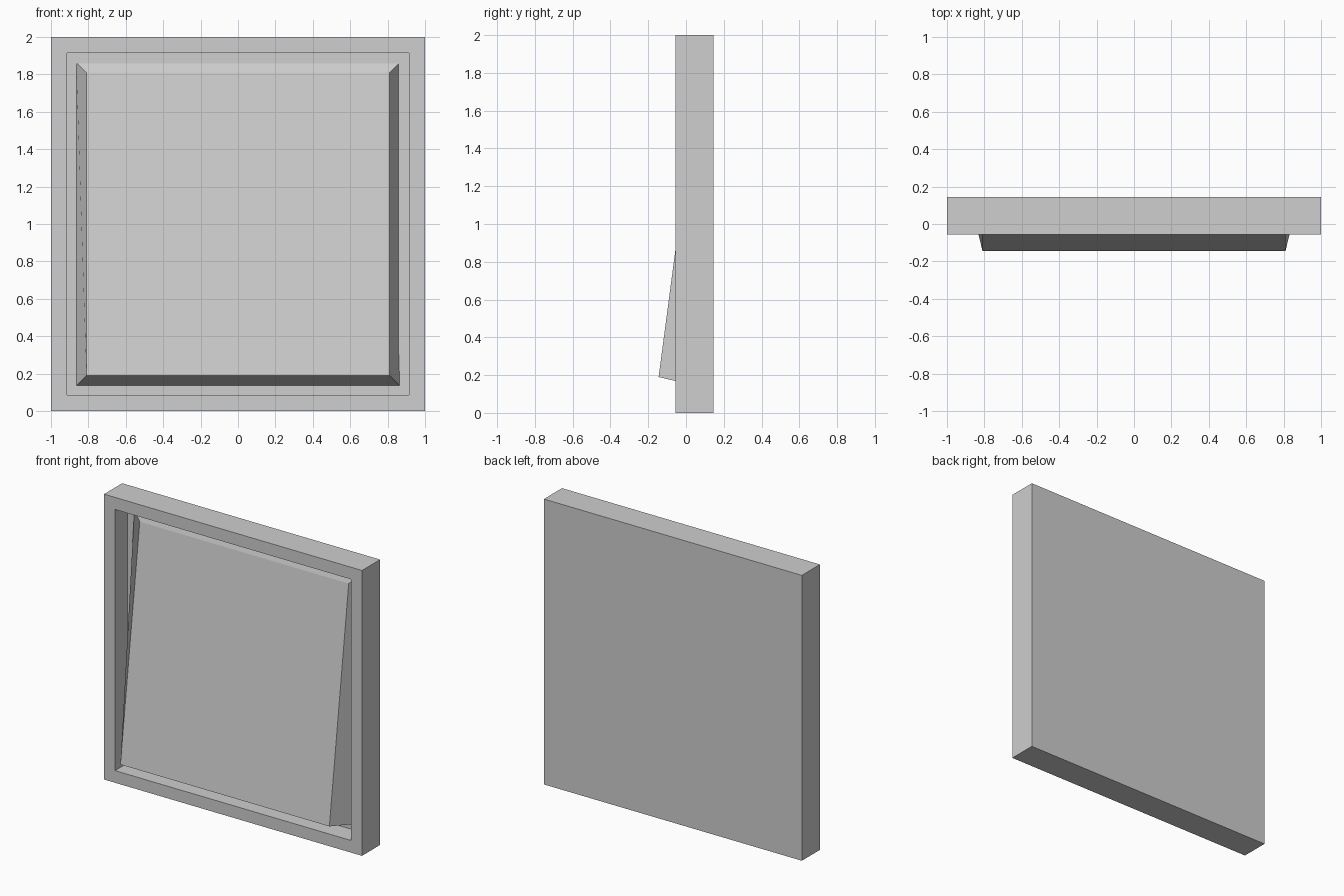
import bpy
import bmesh

cube = bpy.data.objects.get("Cube")
if cube:
    bpy.data.objects.remove(cube, do_unlink=True)

grey = bpy.data.materials.new("light_grey")
grey.use_nodes = True
grey.diffuse_color = (0.62, 0.62, 0.62, 1)
grey.node_tree.nodes["Principled BSDF"].inputs["Base Color"].default_value = (0.62, 0.62, 0.62, 1)

FRONT, BACK, FLOOR = -0.055, 0.145, 0.085


def ring(bm, half, y_low, y_high=None):
    """Square loop centred on z = 1, low edge first, optionally tilted."""
    y_high = y_low if y_high is None else y_high
    corners = ((-1, -1, y_low), (1, -1, y_low), (1, 1, y_high), (-1, 1, y_high))
    return [bm.verts.new((sx * half, y, 1 + sz * half)) for sx, sz, y in corners]


def loft(name, loops):
    """Bridge successive square loops and cap both ends."""
    bm = bmesh.new()
    rings = [ring(bm, *loop) for loop in loops]
    for a, b in zip(rings, rings[1:]):
        for i in range(4):
            j = (i + 1) % 4
            bm.faces.new((a[i], a[j], b[j], b[i]))
    bm.faces.new(rings[0])
    bm.faces.new(rings[-1])
    # Twisted side panels are split into flat triangles
    twisted = [f for f in bm.faces
               if max(abs((v.co - f.verts[0].co).dot(f.normal)) for v in f.verts) > 0.001]
    bmesh.ops.triangulate(bm, faces=twisted)
    bmesh.ops.recalc_face_normals(bm, faces=bm.faces)
    mesh = bpy.data.meshes.new(name)
    bm.to_mesh(mesh)
    bm.free()
    mesh.materials.append(grey)
    obj = bpy.data.objects.new(name, mesh)
    bpy.context.collection.objects.link(obj)
    return obj


# Wall plate with a square recess in its front
loft("wall_plate", [(1, BACK), (1, FRONT), (0.915, FRONT), (0.915, FLOOR)])

# Tapered rocker, tilted so its lower edge stands proud
loft("rocker", [(0.865, FLOOR + 0.002), (0.81, -0.145, 0.069)])
